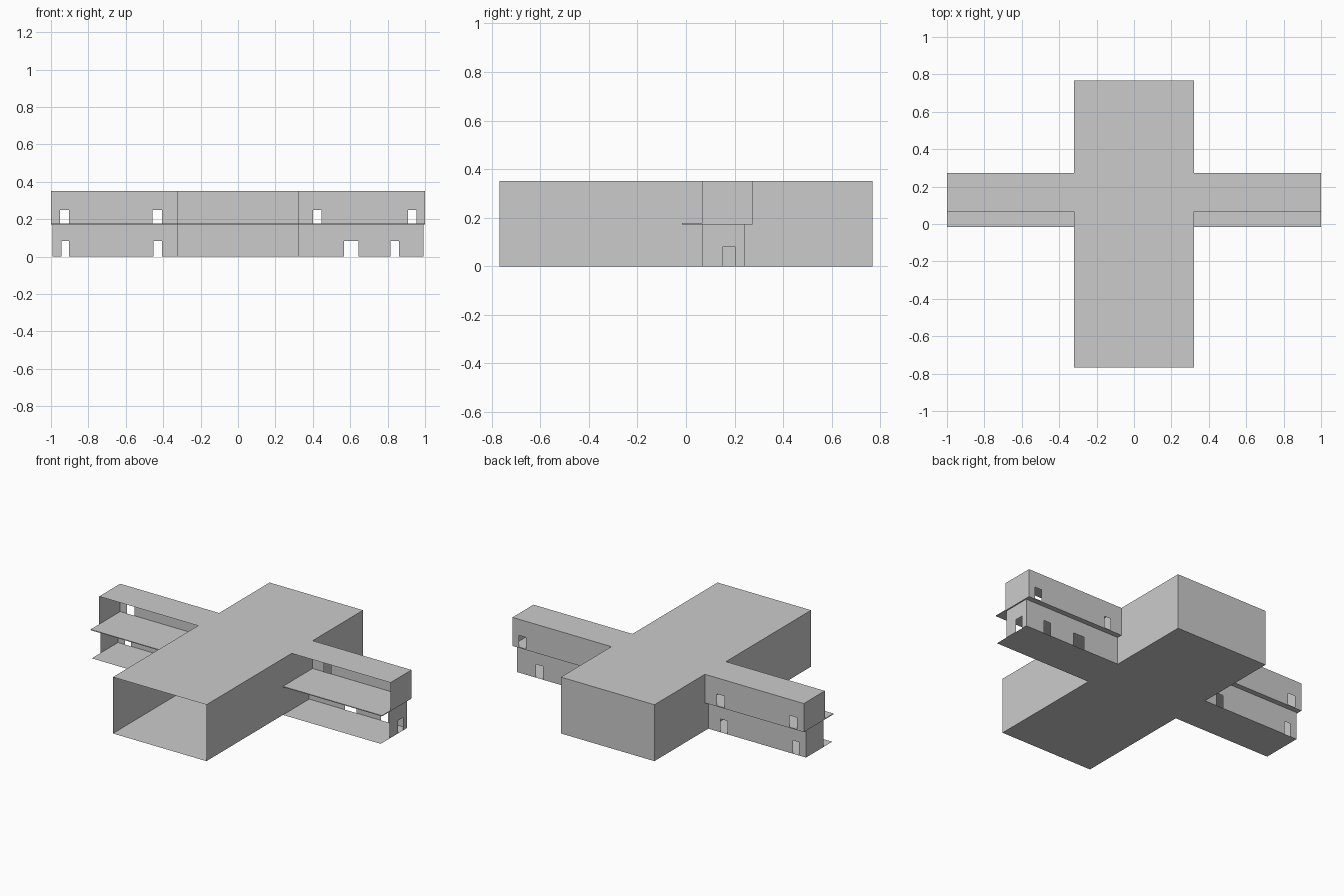
import bpy

if "Cube" in bpy.data.objects:
    bpy.data.objects.remove(bpy.data.objects["Cube"])

W, L, H = 0.321, 0.768, 0.35      # hall half width, half length, height
MID = 0.175                        # upper floor level
FRONT, LIP = 0.067, -0.017         # wing front line, balcony edge


def sheet_object(name, faces):
    """One object made of flat sheets, each a list of points."""
    verts, polys = [], []
    for f in faces:
        polys.append(list(range(len(verts), len(verts) + len(f))))
        verts += f
    me = bpy.data.meshes.new(name)
    me.from_pydata(verts, [], polys)
    me.update()
    ob = bpy.data.objects.new(name, me)
    bpy.context.collection.objects.link(ob)
    return ob


def wall_outline(a, b, z0, z1, doors=(), top=0):
    """Wall profile (u, z) with door notches rising from its base."""
    pts = [(a, z0)]
    for d0, d1 in sorted(doors):
        pts += [(d0, z0), (d0, top), (d1, top), (d1, z0)]
    return pts + [(b, z0), (b, z1), (a, z1)]


def wall_x(y, *args):
    return [(u, y, z) for u, z in reversed(wall_outline(*args))]


def wall_y(x, *args):
    pts = [(x, u, z) for u, z in wall_outline(*args)]
    return pts if x > 0 else pts[::-1]


def level(z, x0, x1, y0, y1, up=True):
    pts = [(x0, y0, z), (x1, y0, z), (x1, y1, z), (x0, y1, z)]
    return pts if up else pts[::-1]


# Central hall, open at the front
sheet_object("hall", [
    level(0, -W, W, -L, L, False),
    level(H, -W, W, -L, L),
    wall_y(-W, -L, L, 0, H),
    wall_y(W, -L, L, 0, H),
    wall_x(L, -W, W, 0, H),
])

# Thin upper floor running through both wings
bpy.ops.mesh.primitive_cube_add(size=1, location=(0, (LIP + 0.273) / 2, MID))
slab = bpy.context.object
slab.name = "upper_floor"
slab.scale = (2, 0.273 - LIP, 0.005)

# Two-storey wings: (doors upstairs, doors downstairs, end door)
wings = {
    "left": (-1, [(-0.953, -0.903), (-0.456, -0.405)],
             [(-0.945, -0.903), (-0.453, -0.405)], []),
    "right": (1, [(0.40, 0.446), (0.908, 0.955)],
              [(0.568, 0.645), (0.815, 0.862)], [(0.15, 0.203)]),
}
for side, (s, upper, lower, end) in wings.items():
    # Upper storey: roof, back wall, end wall
    a, b = sorted((s * W, s * 1.0))
    sheet_object(side + "_upper_storey", [
        level(H, a, b, FRONT, 0.273),
        wall_x(0.273, a, b, MID, H, upper, 0.25),
        wall_y(s * 1.0, FRONT, 0.273, MID, H),
    ])
    # Lower storey: floor, back wall, end wall
    a, b = sorted((s * W, s * 0.992))
    sheet_object(side + "_lower_storey", [
        level(0, a, b, LIP, 0.24, False),
        wall_x(0.24, a, b, 0, MID, lower, 0.083),
        wall_y(s * 0.992, FRONT, 0.24, 0, MID, end, 0.08),
    ])
